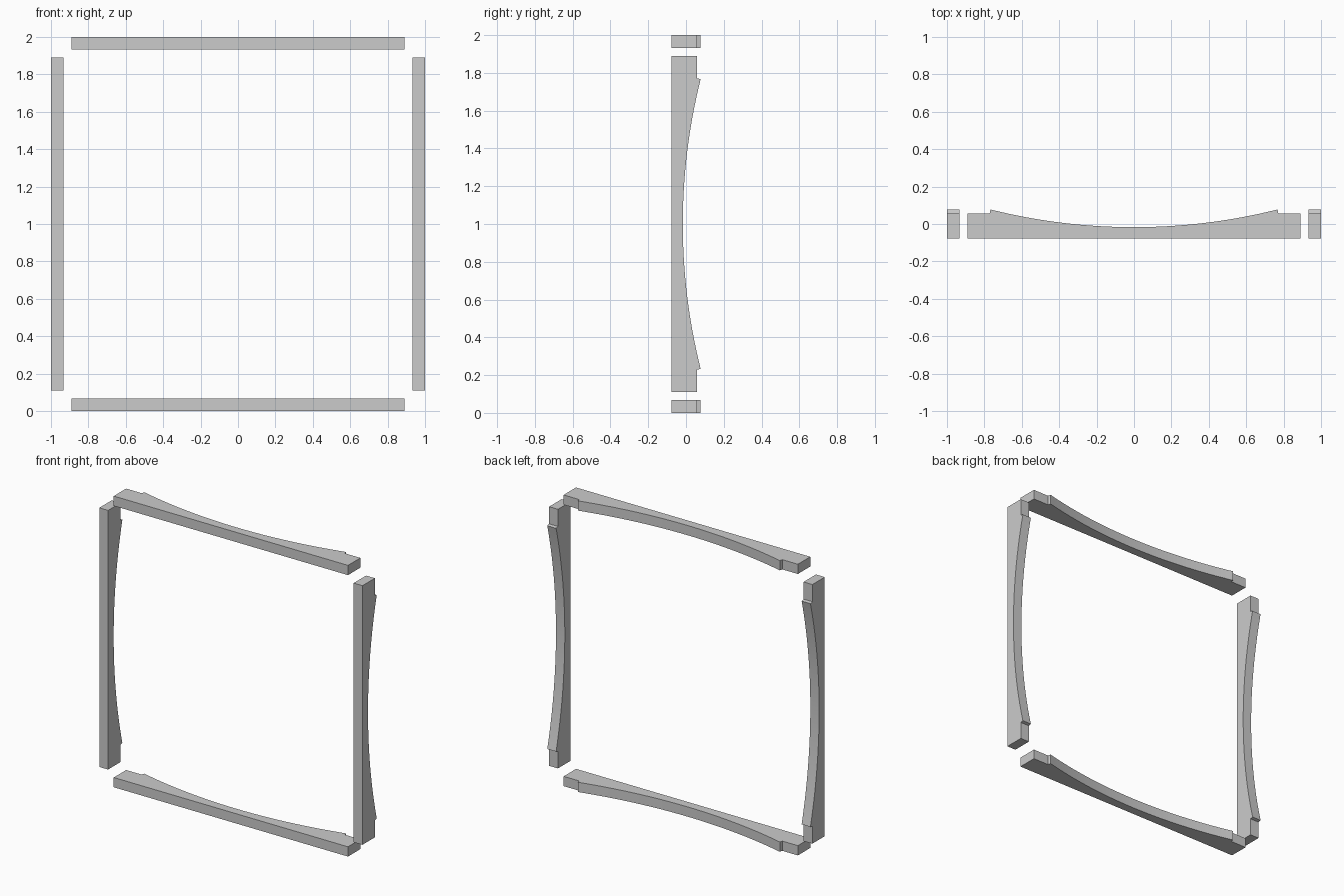
import bpy, bmesh, math
from mathutils import Vector

if "Cube" in bpy.data.objects:
    bpy.data.objects.remove(bpy.data.objects["Cube"])

HALF, THICK = 0.89, 0.067          # half length and thickness of each bar
FRONT, TAB, PEAK, MID = -0.0775, 0.057, 0.0775, -0.017
CURVE = 0.767                      # half width of the curved back
SEGS = 32


def bar_profile():
    """Side outline (along, depth): flat front, end tabs, concave arc back."""
    sag = PEAK - MID
    radius = (CURVE ** 2 + sag ** 2) / (2 * sag)
    sweep = math.asin(CURVE / radius)
    pts = [(-HALF, FRONT), (HALF, FRONT), (HALF, TAB), (CURVE + 0.005, TAB)]
    for i in range(SEGS + 1):
        a = sweep * (1 - 2 * i / SEGS)
        pts.append((radius * math.sin(a), MID + radius * (1 - math.cos(a))))
    return pts + [(-CURVE - 0.005, TAB), (-HALF, TAB)]


def make_bar(name, center, along, across):
    """Extrude the outline across the bar thickness."""
    along, across, center = Vector(along), Vector(across), Vector(center)
    bm = bmesh.new()
    face = bm.faces.new([bm.verts.new(center + along * u + Vector((0, d, 0)) - across * THICK / 2)
                         for u, d in bar_profile()])
    ext = bmesh.ops.extrude_face_region(bm, geom=[face])
    bmesh.ops.translate(bm, vec=across * THICK,
                        verts=[g for g in ext["geom"] if isinstance(g, bmesh.types.BMVert)])
    bmesh.ops.recalc_face_normals(bm, faces=bm.faces)
    mesh = bpy.data.meshes.new(name)
    bm.to_mesh(mesh)
    bm.free()
    obj = bpy.data.objects.new(name, mesh)
    bpy.context.collection.objects.link(obj)
    bpy.ops.object.select_all(action='DESELECT')
    obj.select_set(True)
    bpy.context.view_layer.objects.active = obj
    bpy.ops.object.shade_smooth_by_angle(angle=math.radians(10))


X, Z = (1, 0, 0), (0, 0, 1)
OFF = 1 - THICK / 2
# Horizontal rails
make_bar("bottom_rail", (0, 0, 1 - OFF), X, Z)
make_bar("top_rail", (0, 0, 1 + OFF), X, Z)
# Vertical stiles
make_bar("left_stile", (-OFF, 0, 1), Z, X)
make_bar("right_stile", (OFF, 0, 1), Z, X)
